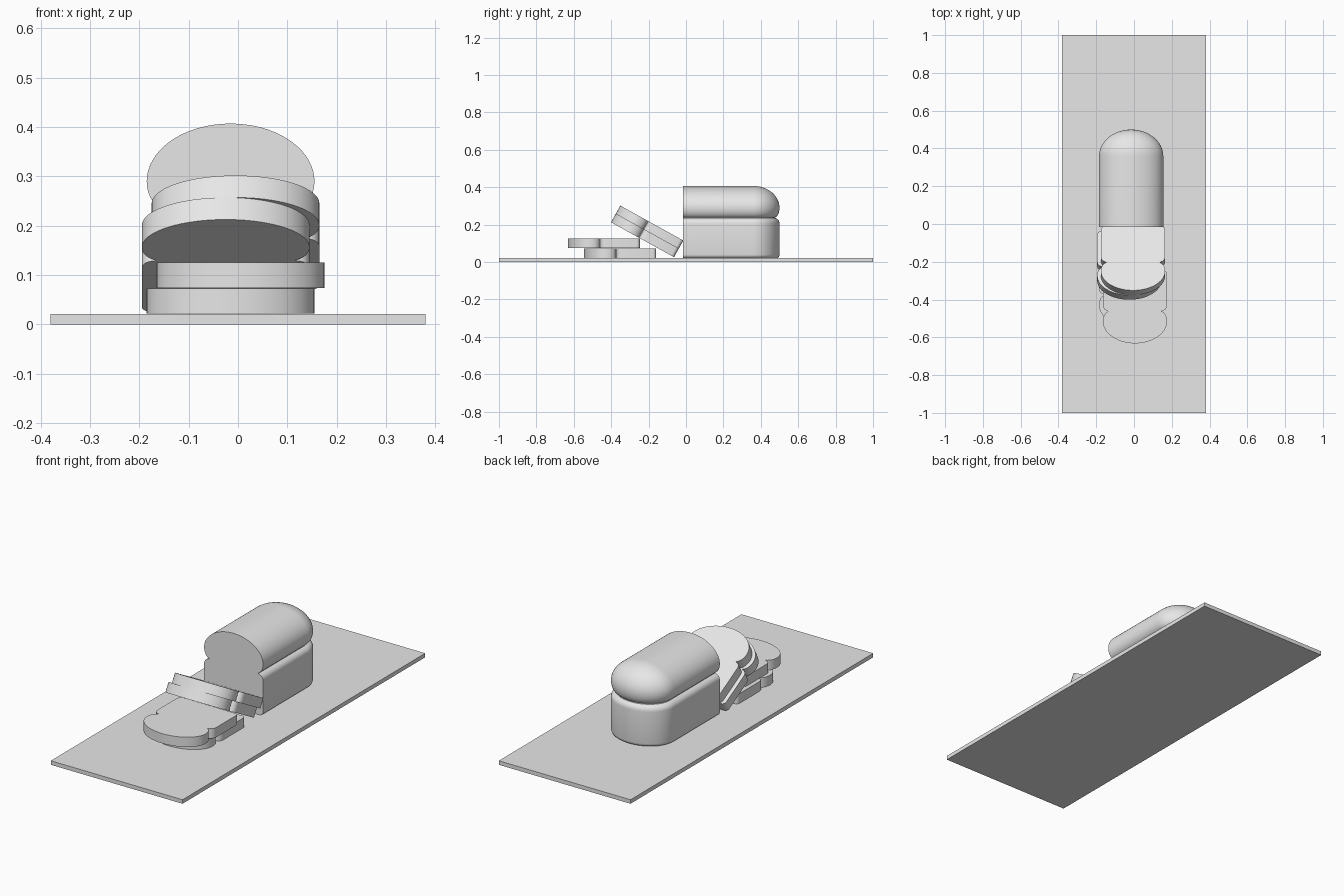
import bpy, bmesh
from math import sin, cos, pi, radians

default = bpy.data.objects.get("Cube")
if default:
    bpy.data.objects.remove(default, do_unlink=True)

grey = bpy.data.materials.new("plain grey")
grey.use_nodes = True
grey.diffuse_color = (0.8, 0.8, 0.8, 1)
grey.node_tree.nodes["Principled BSDF"].inputs["Base Color"].default_value = (0.8, 0.8, 0.8, 1)

HALF = 0.17      # half width of the bread
HEIGHT = 0.385   # height of the bread
THICK = 0.051    # thickness of a slice


def finish(name, bm, smooth=True):
    bmesh.ops.remove_doubles(bm, verts=bm.verts, dist=0.0001)
    bmesh.ops.recalc_face_normals(bm, faces=bm.faces)
    mesh = bpy.data.meshes.new(name)
    bm.to_mesh(mesh)
    bm.free()
    obj = bpy.data.objects.new(name, mesh)
    bpy.context.collection.objects.link(obj)
    mesh.materials.append(grey)
    if smooth:
        bpy.ops.object.select_all(action='DESELECT')
        obj.select_set(True)
        bpy.context.view_layer.objects.active = obj
        bpy.ops.object.shade_smooth_by_angle(angle=radians(35))
    return obj


def arc(cu, cv, ru, rv, start, end, steps):
    angles = [radians(start + (end - start) * i / steps) for i in range(steps + 1)]
    return [(cu + ru * cos(a), cv + rv * sin(a)) for a in angles]


# Right half of the bread outline, from the base up to the crown
half_profile = (arc(HALF - 0.018, 0.018, 0.018, 0.018, -90, 0, 4)
                + arc(HALF - 0.03, 0.183, 0.03, 0.03, 0, 85, 6)
                + arc(HALF - 0.035, 0.268, 0.035, 0.053, -80, 0, 6)
                + arc(0, 0.268, HALF, HEIGHT - 0.268, 6, 90, 16))


# Cutting board
bm = bmesh.new()
bmesh.ops.create_cube(bm, size=1)
bmesh.ops.scale(bm, vec=(0.76, 2, 0.021), verts=bm.verts)
bmesh.ops.translate(bm, vec=(0, 0, 0.0105), verts=bm.verts)
finish("cutting_board", bm, smooth=False)


# Loaf: each outline point becomes a strip running round the domed back
def loaf_ring(bm, u, v):
    depth = 0.14 * u / HALF
    path = [(u, -0.015)] + arc(0, 0.36, u, depth, 0, 180, 24) + [(-u, -0.015)]
    return [bm.verts.new((x, y, v)) for x, y in path]


bm = bmesh.new()
rings = [loaf_ring(bm, max(u, 0.0), v) for u, v in half_profile]
for low, high in zip(rings, rings[1:]):
    for i in range(len(low) - 1):
        bm.faces.new((low[i], low[i + 1], high[i + 1], high[i]))
bm.faces.new(rings[0])
bm.faces.new([r[0] for r in rings] + [r[-1] for r in reversed(rings[:-1])])
loaf = finish("loaf", bm)
loaf.location = (-0.015, 0, 0.022)


# Slices: the same outline extruded, lying with the crown to the front
def slice_of_bread(name, location, tilt=0):
    bm = bmesh.new()
    outline = half_profile + [(-u, v) for u, v in reversed(half_profile[:-1])]
    face = bm.faces.new([bm.verts.new((u, -v, 0)) for u, v in outline])
    result = bmesh.ops.extrude_face_region(bm, geom=[face], use_keep_orig=True)
    top = [g for g in result["geom"] if isinstance(g, bmesh.types.BMVert)]
    bmesh.ops.translate(bm, vec=(0, 0, THICK), verts=top)
    obj = finish(name, bm)
    obj.location = location
    obj.rotation_euler.x = radians(-tilt)


slice_of_bread("flat_slice_lower", (-0.015, -0.16, 0.022))
slice_of_bread("flat_slice_upper", (0.005, -0.247, 0.022 + THICK + 0.001))

TILT = 29
lean_y, lean_z = -0.064, 0.026
slice_of_bread("leaning_slice_lower", (-0.025, lean_y, lean_z), TILT)
slice_of_bread("leaning_slice_upper",
               (-0.005, lean_y + THICK * sin(radians(TILT)),
                lean_z + THICK * cos(radians(TILT))), TILT)
